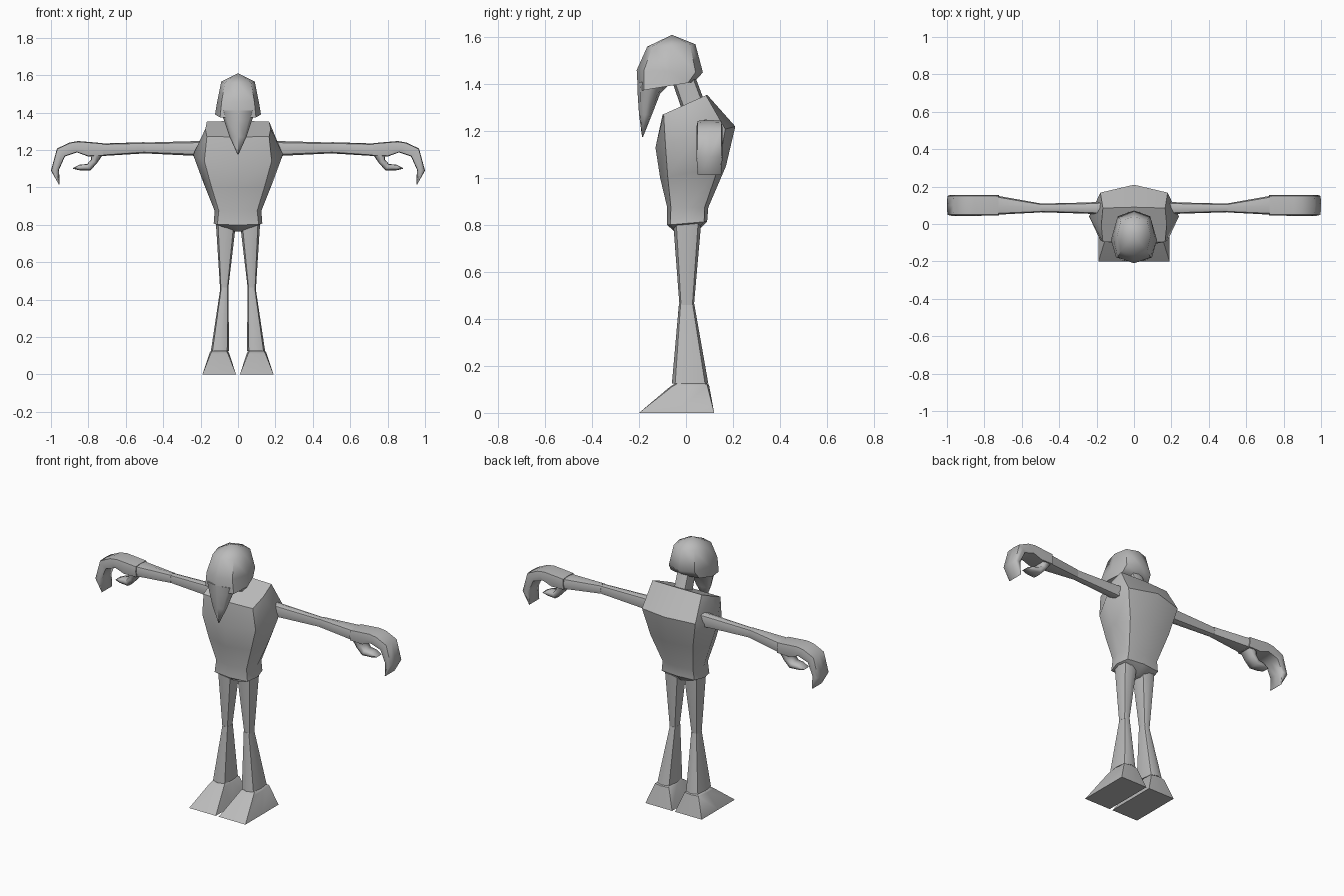
import bpy, bmesh, math
from mathutils import Vector

grey = bpy.data.materials.new("plain grey")
grey.diffuse_color = (0.5, 0.5, 0.5, 1)


def ring(center, u, v, c):
    """Eight-sided section; c moves the corners (0.71 round, 1 square)."""
    center, u, v = Vector(center), Vector(u), Vector(v)
    steps = [(1, 0), (c, c), (0, 1), (-c, c), (-1, 0), (-c, -c), (0, -1), (c, -c)]
    return [center + u * a + v * b for a, b in steps]


def level(cx, rx, y0, y1, z0, z1=None, c=0.78):
    """Section across z, from its front (y0, z0) to its back (y1, z1)."""
    z1 = z0 if z1 is None else z1
    return ring((cx, (y0 + y1) / 2, (z0 + z1) / 2), (rx, 0, 0),
                (0, (y1 - y0) / 2, (z1 - z0) / 2), c)


def across(x0, z0, x1, z1, cy, ry, c=0.78):
    """Section across an arm, from its lower to its upper outline point."""
    return ring(((x0 + x1) / 2, cy, (z0 + z1) / 2), (0, ry, 0),
                ((x1 - x0) / 2, 0, (z1 - z0) / 2), c)


def loft(name, rings, mirror=False, angle=50):
    bm = bmesh.new()
    loops = [[bm.verts.new(p) for p in r] for r in rings]
    for a, b in zip(loops, loops[1:]):
        for i in range(8):
            j = (i + 1) % 8
            bm.faces.new((a[i], a[j], b[j], b[i]))
    bm.faces.new(loops[0][::-1])
    bm.faces.new(loops[-1])
    bmesh.ops.remove_doubles(bm, verts=bm.verts, dist=0.0005)
    bmesh.ops.recalc_face_normals(bm, faces=bm.faces)
    mesh = bpy.data.meshes.new(name)
    bm.to_mesh(mesh)
    bm.free()
    mesh.materials.append(grey)
    mesh.shade_smooth()
    mesh.set_sharp_from_angle(angle=math.radians(angle))
    ob = bpy.data.objects.new(name, mesh)
    bpy.context.collection.objects.link(ob)
    if mirror:
        ob.modifiers.new("mirror", 'MIRROR')
    return ob


# Trunk with the slanted shoulder top
loft("torso", [
    level(0, 0.025, -0.04, 0.04, 0.765),
    level(0, 0.13, -0.08, 0.09, 0.80, 0.815, 0.85),
    level(0, 0.125, -0.08, 0.095, 0.875, None, 0.82),
    level(0, 0.185, -0.11, 0.17, 1.00, 1.05, 0.77),
    level(0, 0.24, -0.13, 0.21, 1.13, 1.22, 0.75),
    level(0, 0.175, -0.10, 0.09, 1.27, 1.355, 0.95),
], angle=45)

# Neck, leaning forward
loft("neck", [
    level(0, 0.045, -0.01, 0.085, 1.27, 1.31),
    level(0, 0.045, -0.055, 0.04, 1.40, 1.43),
])

# Skull and the hooked beak hanging from its front
loft("head", [
    level(0, 0.0001, -0.0601, -0.06, 1.61),
    level(0, 0.09, -0.165, 0.04, 1.56, 1.57),
    level(0, 0.112, -0.21, 0.072, 1.46, 1.45),
    level(0, 0.123, -0.205, 0.035, 1.37, 1.41),
], angle=55)
loft("beak", [
    level(0, 0.095, -0.207, -0.06, 1.41),
    level(0, 0.075, -0.206, -0.11, 1.36),
    level(0, 0.045, -0.20, -0.145, 1.27),
    level(0, 0.002, -0.187, -0.183, 1.175),
], angle=80)

# Arms
loft("upper_arm", [
    across(0.18, 1.165, 0.18, 1.25, 0.085, 0.034),
    across(0.25, 1.17, 0.25, 1.247, 0.085, 0.03),
    across(0.50, 1.182, 0.50, 1.24, 0.086, 0.023),
], True)
loft("forearm", [
    across(0.50, 1.182, 0.50, 1.242, 0.086, 0.024),
    across(0.725, 1.168, 0.725, 1.235, 0.10, 0.05, 0.85),
], True)

# Hands: broad curled fingers and a thumb beneath
loft("fingers", [
    across(0.72, 1.168, 0.725, 1.237, 0.10, 0.055, 0.9),
    across(0.80, 1.165, 0.855, 1.248, 0.10, 0.056, 0.9),
    across(0.86, 1.187, 0.90, 1.24, 0.10, 0.056, 0.9),
    across(0.925, 1.166, 0.968, 1.208, 0.10, 0.056, 0.9),
    across(0.957, 1.095, 1.00, 1.09, 0.10, 0.056, 0.9),
    across(0.953, 1.018, 0.957, 1.014, 0.10, 0.05, 0.9),
], True, 70)
loft("thumb", [
    across(0.725, 1.17, 0.79, 1.19, 0.10, 0.045, 0.85),
    across(0.755, 1.128, 0.785, 1.15, 0.10, 0.042, 0.85),
    across(0.79, 1.09, 0.807, 1.125, 0.10, 0.038, 0.85),
    across(0.85, 1.092, 0.845, 1.122, 0.10, 0.033, 0.85),
    across(0.882, 1.10, 0.881, 1.104, 0.10, 0.025, 0.85),
], True, 70)

# Legs
loft("thigh", [
    level(0.065, 0.053, -0.055, 0.065, 0.84),
    level(0.065, 0.052, -0.053, 0.063, 0.79),
    level(0.074, 0.022, -0.028, 0.034, 0.46),
], True)
loft("shin", [
    level(0.072, 0.022, -0.03, 0.035, 0.465),
    level(0.097, 0.048, -0.06, 0.095, 0.125, None, 0.82),
], True)

# Wedge feet with square soles
loft("foot", [
    level(0.1, 0.09, -0.20, 0.12, 0, None, 1),
    level(0.1, 0.052, -0.07, 0.098, 0.11, 0.12, 0.9),
    level(0.1, 0.045, -0.045, 0.085, 0.126, None, 0.85),
], True)
